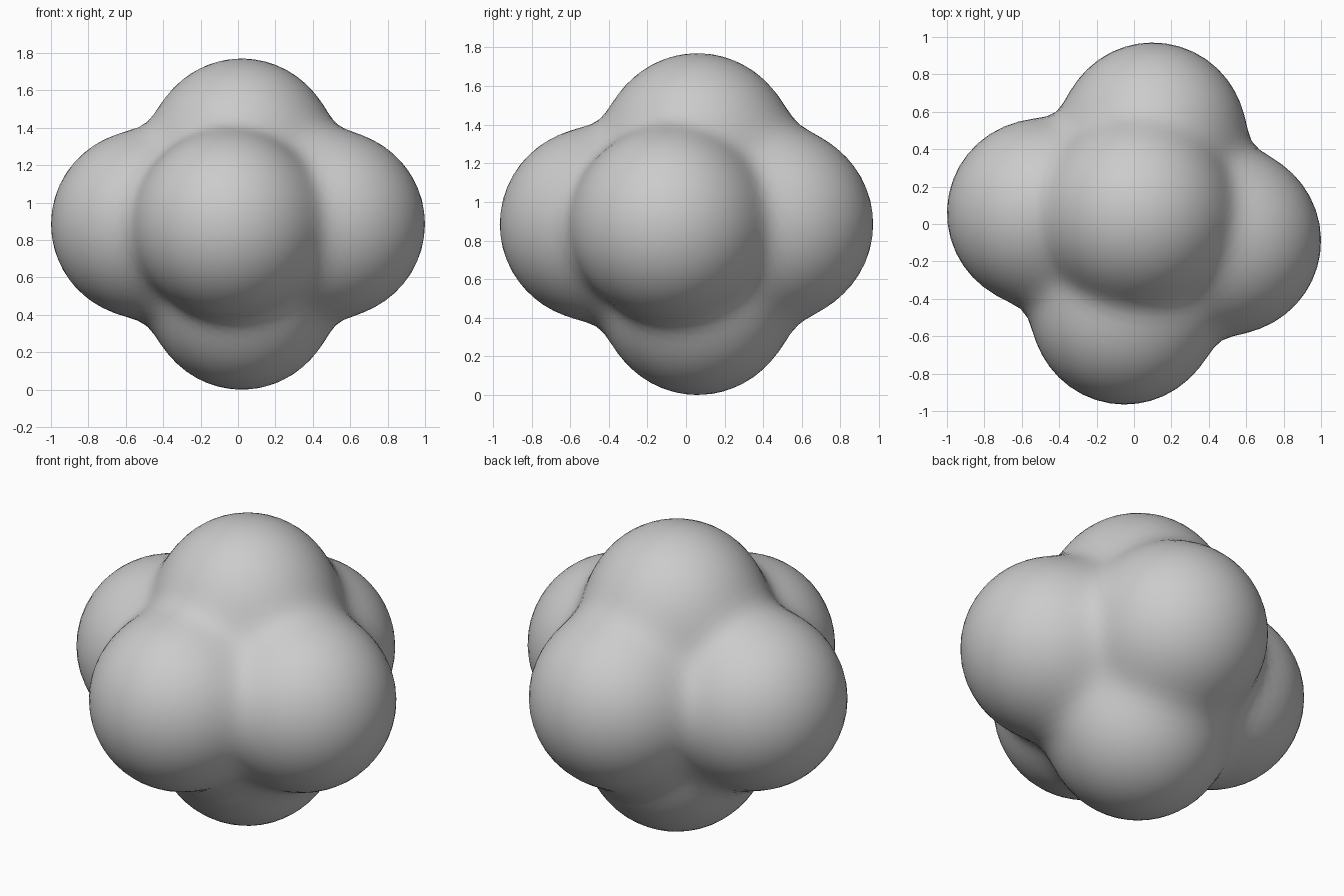
import bpy, bmesh, math
from mathutils import Vector

if "Cube" in bpy.data.objects:
    bpy.data.objects.remove(bpy.data.objects["Cube"])

# Six overlapping lobes (centres), all of one radius, melted together
RADIUS, BLEND = 0.5, 0.055
CORE = Vector((0.02, 0.0, 0.885))
LOBES = [Vector(c) for c in (
    (-0.50, 0.06, 0.885), (0.50, -0.09, 0.885),
    (-0.05, -0.465, 0.885), (0.10, 0.47, 0.885),
    (0.02, 0.06, 1.27), (0.02, 0.06, 0.50))]


def distance(p):
    """Smoothly blended distance to the lobes."""
    return -BLEND * math.log(sum(
        math.exp(-((p - c).length - RADIUS) / BLEND) for c in LOBES))


# Ball shrunk inwards onto the blended surface
bm = bmesh.new()
bmesh.ops.create_icosphere(bm, subdivisions=5, radius=1.0)
for v in bm.verts:
    ray, r = v.co.normalized(), 1.5
    for _ in range(60):
        d = distance(CORE + ray * r)
        r -= d
        if d < 0.0005:
            break
    v.co = CORE + ray * r

# Even out the spacing a little in the creases
for f in bm.faces:
    f.smooth = True
mesh = bpy.data.meshes.new("lobed_blob")
bm.to_mesh(mesh)
bm.free()
blob = bpy.data.objects.new("lobed_blob", mesh)
bpy.context.collection.objects.link(blob)
